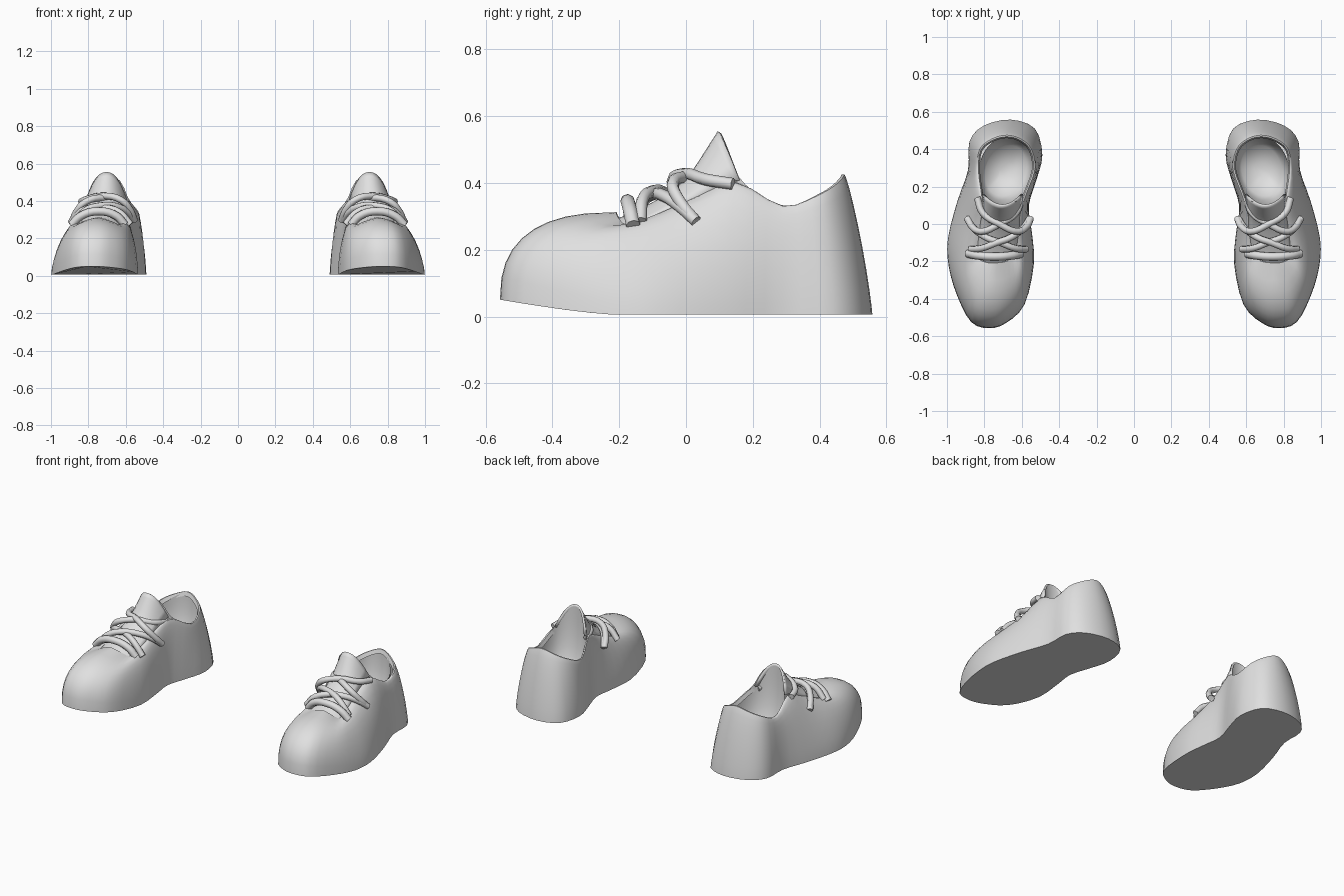
import bpy, bmesh, math
from mathutils import Vector

if "Cube" in bpy.data.objects:
    bpy.data.objects.remove(bpy.data.objects["Cube"])

grey = bpy.data.materials.new("plain_grey")
grey.diffuse_color = (0.75, 0.75, 0.75, 1)
grey.use_nodes = True
grey.node_tree.nodes["Principled BSDF"].inputs["Base Color"].default_value = grey.diffuse_color


def finish(name, mesh, angle=40):
    """Add the part, mirror it to the other foot and smooth it."""
    mesh.materials.clear()
    mesh.materials.append(grey)
    ob = bpy.data.objects.new(name, mesh)
    bpy.context.collection.objects.link(ob)
    mir = ob.modifiers.new("other_foot", 'MIRROR')
    mir.use_mirror_merge = False
    bpy.ops.object.select_all(action='DESELECT')
    ob.select_set(True)
    bpy.context.view_layer.objects.active = ob
    bpy.ops.object.shade_smooth_by_angle(angle=math.radians(angle))
    return ob


def catmull(a, b, c, d, t):
    return [0.5 * (2 * q + (r - p) * t + (2 * p - 5 * q + 4 * r - s) * t * t
                   + (3 * q - p - 3 * r + s) * t ** 3)
            for p, q, r, s in zip(a, b, c, d)]


def skin(bm, cols):
    """Join neighbouring strips of a closed ring with quads."""
    for i, c in enumerate(cols):
        d = cols[(i + 1) % len(cols)]
        for k in range(len(c) - 1):
            bm.faces.new((c[k], d[k], d[k + 1], c[k + 1]))


# Around the foot from the heel: sole x, y / rim x, y, z / squareness of the side
outline = [
    (.66, .558, .68, .475, .425, 1.2), (.805, .525, .76, .455, .40, 1.25),
    (.88, .44, .825, .40, .365, 1.35), (.887, .29, .84, .29, .33, 1.6),
    (.945, .12, .822, .15, .40, 1.4), (.995, -.08, .81, .02, .355, 1.45),
    (.99, -.23, .835, -.10, .30, 1.75), (.945, -.385, .845, -.18, .275, 2.3),
    (.87, -.525, .80, -.21, .298, 2.6), (.775, -.557, .75, -.215, .312, 2.5),
    (.685, -.53, .69, -.21, .298, 2.6), (.585, -.43, .635, -.18, .275, 2.4),
    (.535, -.21, .625, -.10, .30, 1.9), (.548, -.03, .612, .02, .355, 1.6),
    (.562, .10, .58, .15, .40, 1.5), (.52, .24, .53, .29, .33, 1.6),
    (.49, .37, .548, .40, .365, 1.4), (.53, .51, .605, .455, .40, 1.25)]
SPAN, LAYERS = 3, 9


def shoe_column(x, y, rx, ry, rz, n):
    """One vertical strip: sole edge up to the rim and a short lip inside."""
    z0 = .006 + .045 * max(0, (-y - .22) / .34) ** 1.3
    pts = []
    for i in range(LAYERS + 1):
        a = math.pi / 2 * i / LAYERS
        h = 1 - max(0, math.cos(a)) ** (2 / n)
        pts.append(Vector((x + (rx - x) * h, y + (ry - y) * h,
                           z0 + (rz - z0) * math.sin(a) ** (2 / n))))
    inward = Vector((.70 - rx, max(-.1, min(.32, ry)) - ry, 0)).normalized()
    rim = Vector((rx, ry, rz))
    pts.append(rim + inward * .008 + Vector((0, 0, .001)))
    pts.append(rim + inward * .016 - Vector((0, 0, .025)))
    return pts


# Shoe body: sole and upper in one skin
bm = bmesh.new()
cols = []
N = len(outline)
for i in range(N):
    for s in range(SPAN):
        row = catmull(outline[i - 1], outline[i], outline[(i + 1) % N],
                      outline[(i + 2) % N], s / SPAN)
        cols.append([bm.verts.new(p) for p in shoe_column(*row)])
skin(bm, cols)
bm.faces.new([c[0] for c in reversed(cols)])    # sole
bmesh.ops.recalc_face_normals(bm, faces=bm.faces)
me = bpy.data.meshes.new("shoe_body")
bm.to_mesh(me)
bm.free()
finish("shoe_body", me, 45)

# Lining: rounded pocket hanging from the collar and the back of the tongue
rim_z = [(.10, .545), (.125, .50), (.16, .41), (.22, .36), (.30, .328),
         (.36, .335), (.42, .37), (.475, .42)]


def collar_height(y):
    for (y0, z0), (y1, z1) in zip(rim_z, rim_z[1:]):
        if y <= y1:
            return z0 + (z1 - z0) * (max(y, y0) - y0) / (y1 - y0)
    return rim_z[-1][1]


bm = bmesh.new()
cols = []
for i in range(40):
    a = 2 * math.pi * i / 40
    ca, sa = math.cos(a), math.sin(a)
    ux = math.copysign(abs(ca) ** .9, ca)
    y = .285 + .183 * sa
    z = collar_height(y)
    strip = []
    for k in range(8):
        d = k / 7
        s = .25 + .75 * (1 - d ** 2.6) ** (1 / 2.6)
        strip.append(bm.verts.new((.685 - .018 * sa + .147 * ux * s,
                                   .285 + .183 * sa * s, z + (.11 - z) * d)))
    cols.append(strip)
skin(bm, cols)
bm.faces.new([c[-1] for c in cols])
bmesh.ops.recalc_face_normals(bm, faces=bm.faces)
bmesh.ops.reverse_faces(bm, faces=bm.faces)
me = bpy.data.meshes.new("lining")
bm.to_mesh(me)
bm.free()
finish("lining", me, 60)

# Tongue: centre x, y, z, half width, edge set-back, edge drop
stations = [(.74, -.26, .275, .115, 0, .03), (.735, -.15, .315, .115, 0, .045),
            (.72, -.04, .38, .108, .01, .05), (.713, .01, .425, .105, .03, .065),
            (.706, .06, .50, .108, .055, .10), (.703, .095, .555, .11, .065, .145)]
bm = bmesh.new()
U = 12
grid = []
for j in range(len(stations) - 1):
    a, b = stations[max(0, j - 1)], stations[j]
    c, d = stations[j + 1], stations[min(len(stations) - 1, j + 2)]
    for t in ((0, .5) if j < len(stations) - 2 else (0, .5, 1)):
        x, y, z, w, back, drop = catmull(a, b, c, d, t)
        us = [2 * k / U - 1 for k in range(U + 1)]
        grid.append([bm.verts.new((x + w * u, y + back * u * u,
                                   z - drop * abs(u) ** 2.3)) for u in us])
for r, q in zip(grid, grid[1:]):
    for k in range(U):
        bm.faces.new((r[k], r[k + 1], q[k + 1], q[k]))
me = bpy.data.meshes.new("tongue")
bm.to_mesh(me)
bm.free()
tongue = finish("tongue", me)
solid = tongue.modifiers.new("thickness", 'SOLIDIFY')
solid.thickness = .012
solid.offset = -1


# Laces: smooth tubes through a few points
def lace(name, pts, radius=.018):
    cu = bpy.data.curves.new(name, 'CURVE')
    cu.dimensions = '3D'
    cu.bevel_depth = radius
    cu.bevel_resolution = 2
    cu.use_fill_caps = True
    cu.resolution_u = 4
    sp = cu.splines.new('BEZIER')
    sp.bezier_points.add(len(pts) - 1)
    for bp, p in zip(sp.bezier_points, pts):
        bp.co = p
        bp.handle_left_type = bp.handle_right_type = 'AUTO'
    tmp = bpy.data.objects.new("lace_path", cu)
    bpy.context.collection.objects.link(tmp)
    dg = bpy.context.evaluated_depsgraph_get()
    mesh = bpy.data.meshes.new_from_object(tmp.evaluated_get(dg))
    bpy.data.objects.remove(tmp)
    finish(name, mesh, 60)


CX = .72
top = [(.118, .14, .392), (.09, .06, .405), (0, 0, .422),
       (-.095, -.04, .40), (-.145, -.015, .345), (-.168, .03, .29)]
low = [(-.168, .03, .29), (-.135, -.02, .335), (-.07, -.07, .368),
       (.01, -.10, .37), (.09, -.13, .345), (.15, -.135, .28)]
for side, label in ((1, "outer"), (-1, "inner")):
    lift = .005 * side
    lace("upper_lace_" + label, [(CX + side * x, y, z + lift) for x, y, z in top])
    lace("lower_lace_" + label, [(CX + .005 + side * x, y, z + lift) for x, y, z in low])
lace("front_lace", [(.605, -.16, .272), (.65, -.168, .32), (.745, -.175, .345),
                    (.84, -.168, .32), (.89, -.158, .272)], .022)
